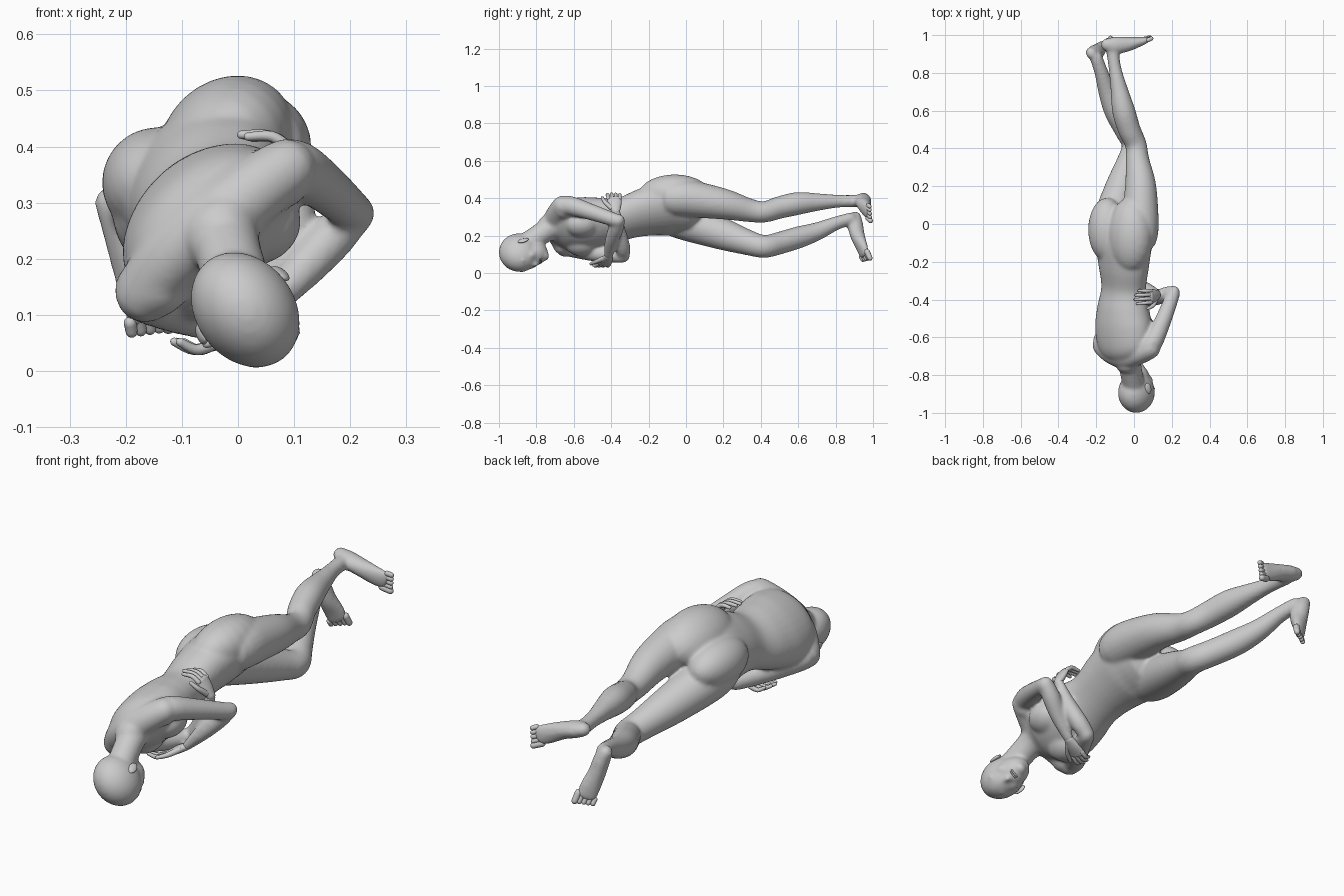
import bpy, bmesh, math
from mathutils import Vector as V, Matrix

if "Cube" in bpy.data.objects:
    bpy.data.objects.remove(bpy.data.objects["Cube"])


def catmull(p, t):
    """Smoothly interpolated section list at parameter t."""
    i = min(int(t), len(p) - 2)
    f = t - i
    a, b, c, d = p[max(i - 1, 0)], p[i], p[i + 1], p[min(i + 2, len(p) - 1)]
    return [0.5 * (2 * q + (r - o) * f + (2 * o - 5 * q + 4 * r - s) * f * f
            + (3 * q - o - 3 * r + s) * f ** 3) for o, q, r, s in zip(a, b, c, d)]


def tube(bm, secs, width, n=20, sub=5):
    """Loft ellipses (x, y, z, half width, half depth) with rounded ends."""
    secs = [tuple(s) if len(s) == 5 else tuple(s) + (s[3],) for s in secs]
    count = (len(secs) - 1) * sub
    pts = [catmull(secs, i / sub) for i in range(count + 1)]
    rows = []
    for i, p in enumerate(pts):
        t = (V(pts[min(i + 1, count)][:3]) - V(pts[max(i - 1, 0)][:3])).normalized()
        rows.append((V(p[:3]), t, p[3], p[4]))
    caps = []
    for row, sign in ((rows[0], -1), (rows[-1], 1)):
        c, t, a, b = row
        caps.append([(c + t * sign * min(a, b) * math.sin(k), t, a * math.cos(k), b * math.cos(k))
                     for k in (0.5, 1.0, 1.4)])
    rows = caps[0][::-1] + rows + caps[1]
    rings = []
    for c, t, a, b in rows:
        w = (V(width) - t * V(width).dot(t)).normalized()
        d = t.cross(w)
        rings.append([bm.verts.new(c + w * a * math.cos(k) + d * b * math.sin(k))
                      for k in (2 * math.pi * j / n for j in range(n))])
    for r, s in zip(rings, rings[1:]):
        for j in range(n):
            bm.faces.new((r[j], r[(j + 1) % n], s[(j + 1) % n], s[j]))
    bm.faces.new(rings[0][::-1])
    bm.faces.new(rings[-1])


def blob(bm, c, size, axes=((1, 0, 0), (0, 1, 0), (0, 0, 1))):
    """Ellipsoid along the given axes."""
    m = Matrix([V(a) * s for a, s in zip(axes, size)]).transposed().to_4x4()
    bmesh.ops.create_uvsphere(bm, u_segments=24, v_segments=16, radius=1,
                              matrix=Matrix.Translation(V(c)) @ m)


def finish(name, bm, voxel=0, smooth=0):
    bmesh.ops.recalc_face_normals(bm, faces=bm.faces)
    for f in bm.faces:
        f.smooth = True
    me = bpy.data.meshes.new(name)
    bm.to_mesh(me)
    bm.free()
    ob = bpy.data.objects.new(name, me)
    bpy.context.collection.objects.link(ob)
    if voxel:
        r = ob.modifiers.new("merge", 'REMESH')
        r.mode, r.voxel_size, r.use_smooth_shade = 'VOXEL', voxel, True
        s = ob.modifiers.new("soften", 'SMOOTH')
        s.factor, s.iterations = 0.5, smooth
    return ob


# body axes: rolled about 42 degrees around y
L = V((0.74, 0, 0.67))
F = V((0.67, 0, -0.74))
Y = V((0, 1, 0))
body = bmesh.new()

# torso
tube(body, [(-.035, -.735, .25, .07, .06), (-.042, -.70, .255, .12, .08),
            (-.05, -.65, .26, .16, .105), (-.055, -.55, .26, .172, .12),
            (-.057, -.45, .27, .155, .115), (-.055, -.34, .29, .132, .098),
            (-.055, -.22, .325, .15, .11), (-.055, -.10, .345, .17, .12),
            (-.05, -.01, .335, .15, .105)], L, 32)
# shoulder girdle
tube(body, [(.085, -.66, .36, .055), (.02, -.685, .315, .062), (-.045, -.70, .262, .068),
            (-.115, -.68, .205, .062), (-.165, -.645, .14, .055)], Y)
for side in (-1, 1):  # chest
    blob(body, V((-.05, -.56, .25)) + L * side * .075 + F * .065, (.07, .085, .055), (L, Y, F))
# buttocks
blob(body, (-.02, -.06, .408), (.13, .2, .11), (L, Y, F))
blob(body, (-.143, -.03, .335), (.1, .17, .1), (L, Y, F))

# legs
tube(body, [(.03, -.06, .40, .097), (.032, .02, .397, .099), (.035, .2, .369, .083),
            (.018, .34, .335, .063), (.01, .42, .327, .057), (-.025, .5, .35, .06),
            (-.055, .6, .372, .061), (-.08, .72, .38, .045), (-.1, .82, .384, .034),
            (-.115, .92, .385, .033)], L, 24)
tube(body, [(-.125, -.05, .29, .1), (-.115, .03, .265, .1), (-.065, .2, .207, .085),
            (-.02, .34, .16, .067), (-.003, .42, .142, .061), (-.045, .5, .16, .06),
            (-.1, .6, .19, .059), (-.14, .7, .222, .049), (-.172, .8, .265, .037),
            (-.2, .88, .29, .034)], L, 24)

# arms
tube(body, [(.07, -.655, .345, .06), (.10, -.625, .36, .054), (.15, -.52, .33, .045),
            (.197, -.40, .29, .038), (.21, -.365, .28, .035)], Y)
tube(body, [(.21, -.36, .282, .034), (.165, -.375, .235, .041), (.10, -.40, .165, .035),
            (.03, -.415, .088, .024, .019)], Y)
tube(body, [(-.145, -.655, .155, .06), (-.165, -.62, .14, .054), (-.09, -.49, .107, .045),
            (-.02, -.36, .092, .039), (-.005, -.335, .092, .036)], Y)
tube(body, [(-.005, -.335, .095, .035), (.04, -.34, .145, .041), (.09, -.36, .235, .035),
            (.125, -.375, .33, .024, .019)], Y)

# head and neck
HL = V((.79, 0, .61)).normalized()
U = V((.1, -.9, -.35))
U = (U - HL * U.dot(HL)).normalized()
HF = HL.cross(U)
C = V((.013, -.892, .109))
H = (HL, HF, U)


def at(l, f, u):
    return C + HL * l + HF * f + U * u


tube(body, [(-.035, -.69, .25, .09, .07), (-.022, -.75, .225, .062, .06),
            (0, -.86, .15, .06)], L)
blob(body, C, (.089, .112, .108), H)
blob(body, at(0, .035, -.06), (.066, .067, .088), H)
blob(body, at(0, .07, -.122), (.028, .025, .022), H)
tube(body, [tuple(at(0, .092, -.01)) + (.009,), tuple(at(0, .1, -.035)) + (.011,),
            tuple(at(0, .106, -.056)) + (.014,)], HL, 12)
for s in (-1, 1):  # brow and cheek
    blob(body, at(s * .03, .09, .012), (.026, .014, .01), H)
    blob(body, at(s * .042, .07, -.045), (.024, .022, .025), H)

# feet
LEFT = [(-.145, .95, .4, .03, .034), (-.11, .945, .39, .036, .046),
        (-.045, .95, .37, .038, .041), (.02, .963, .343, .044, .028),
        (.062, .974, .328, .044, .018)]
RIGHT = [(-.226, .905, .3, .03, .034), (-.207, .905, .262, .036, .044),
         (-.19, .917, .2, .038, .04), (-.172, .94, .14, .044, .027),
         (-.162, .952, .1, .044, .018)]
for name, secs, sole in (("left", LEFT, V((0, 1, 0))), ("right", RIGHT, V((-.5, .85, .1)))):
    d = (V(secs[4][:3]) - V(secs[2][:3])).normalized()
    w = sole.cross(d).normalized()
    if w.dot(L) < 0:
        w = -w
    tube(body, secs, w)
    toes = bmesh.new()
    for i in range(5):  # big toe on the inner side
        k = 4 - i if name == "right" else i
        k = 4 - k if name == "left" and w.z < 0 else k
        big = .015 if k == 0 else .0115
        base = V(secs[4][:3]) + w * (i - 2) * .0185
        tip = base + d * (.038 - k * .005) + sole * .004
        tube(toes, [tuple(base) + (big,), tuple(tip) + (big * .92,)], w, 12)
    finish(name + "_toes", toes)
finish("body", body, .0075, 14)

# ears, eyes and lips
face = bmesh.new()
for s in (-1, 1):
    tilt = (HL * s - HF * .5).normalized()
    along = tilt.cross(U)
    blob(face, at(s * .088, -.005, -.025), (.009, .018, .03), (tilt, along, U))
    blob(face, at(s * .031, .088, -.012), (.015, .009, .007), H)
for u in (-.083, -.091):
    blob(face, at(0, .092, u), (.023, .009, .005), H)
finish("face_details", face)


def hand(name, wrist, knuckle, tip, normal, thumb):
    """Palm, four curled fingers and a thumb; normal points out of the back of the hand."""
    bm = bmesh.new()
    w, k, t, n = V(wrist), V(knuckle), V(tip), V(normal)
    tube(bm, [tuple(w) + (.023, .017), tuple(w.lerp(k, .5)) + (.035, .017),
              tuple(k) + (.039, .012)], Y)
    for i in range(4):
        o = Y * (i - 1.5) * .02
        ln = (.9, 1.05, 1.0, .8)[i if thumb < 0 else 3 - i]
        end = k + (t - k) * ln + o * 1.15
        mid = (k + o).lerp(end, .5) + n * .012
        tube(bm, [tuple(k + o) + (.0105,), tuple(mid) + (.0095,), tuple(end) + (.0075,)], Y, 12)
    b = w.lerp(k, .25) + Y * thumb * .02
    tube(bm, [tuple(b) + (.014,), tuple(w.lerp(k, .7) + Y * thumb * .05) + (.011,),
              tuple(k.lerp(t, .2) + Y * thumb * .062) + (.008,)], n, 12)
    finish(name, bm)


# hands: one under the opposite elbow, one wrapped over the waist
hand("left_hand", (.03, -.415, .088), (-.042, -.44, .048), (-.11, -.47, .052), (-.1, 0, -1), -1)
hand("right_hand", (.125, -.375, .33), (.09, -.385, .398), (.01, -.388, .42), (.5, 0, .85), -1)
